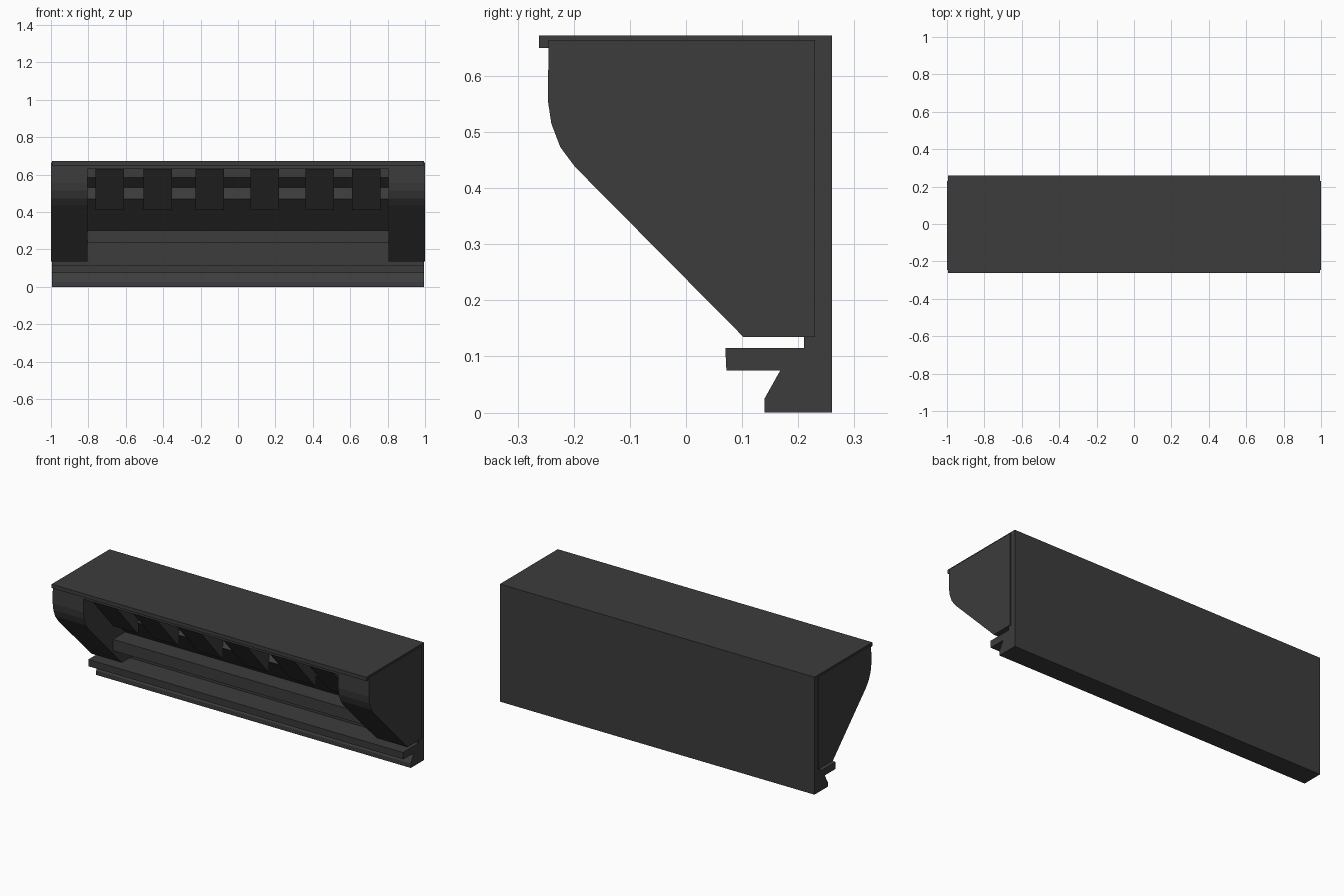
import bpy


def prism(name, profile, x0, x1):
    """Extrude a (y, z) outline along x."""
    n = len(profile)
    verts = [(x, y, z) for x in (x0, x1) for y, z in profile]
    faces = [tuple(range(n)), tuple(reversed(range(n, 2 * n)))]
    faces += [(i, i + n, (i + 1) % n + n, (i + 1) % n) for i in range(n)]
    mesh = bpy.data.meshes.new(name)
    mesh.from_pydata(verts, [], faces)
    # consistent outward normals
    import bmesh
    bm = bmesh.new()
    bm.from_mesh(mesh)
    bmesh.ops.recalc_face_normals(bm, faces=bm.faces)
    bm.to_mesh(mesh)
    bm.free()
    obj = bpy.data.objects.new(name, mesh)
    bpy.context.collection.objects.link(obj)
    mat = bpy.data.materials.get("dark_grey") or bpy.data.materials.new("dark_grey")
    mat.diffuse_color = (0.045, 0.045, 0.045, 1)
    mesh.materials.append(mat)
    return obj


# Back plate, top slab with front lip, stepped ledges at the bottom
prism("back_and_roof", [
    (0.26, 0), (0.14, 0), (0.14, 0.025), (0.168, 0.075), (0.072, 0.075),
    (0.07, 0.115), (0.21, 0.115), (0.21, 0.65), (-0.245, 0.65),
    (-0.262, 0.65), (-0.262, 0.672), (0.26, 0.672)], -0.995, 0.995)

# Curved end brackets
bracket = [(-0.245, 0.664), (-0.246, 0.555), (-0.24, 0.515), (-0.224, 0.473),
           (-0.198, 0.438), (0.102, 0.135), (0.23, 0.135), (0.23, 0.664)]
for side, x0, x1 in (("left", -1.0, -0.805), ("right", 0.805, 1.0)):
    prism("bracket_" + side, bracket, x0, x1)

# Recessed centre: soffit, grooved core and lower rail
prism("soffit", [(-0.245, 0.63), (0.21, 0.63), (0.21, 0.65), (-0.245, 0.65)],
      -0.805, 0.805)
prism("grooved_core", [
    (0.21, 0.30), (0.13, 0.30), (-0.04, 0.47), (0.02, 0.53),
    (-0.04, 0.585), (-0.04, 0.63), (0.21, 0.63)], -0.805, 0.805)
prism("lower_rail", [(0.02, 0.235), (0.21, 0.235), (0.21, 0.30), (0.02, 0.30)],
      -0.805, 0.805)

# Row of wedge-shaped teeth
tooth = [(-0.235, 0.63), (-0.04, 0.41), (-0.03, 0.41), (-0.03, 0.63)]
for i, x in enumerate((-0.685, -0.428, -0.15, 0.142, 0.438, 0.685)):
    prism(f"tooth_{i + 1}", tooth, x - 0.076, x + 0.076)
